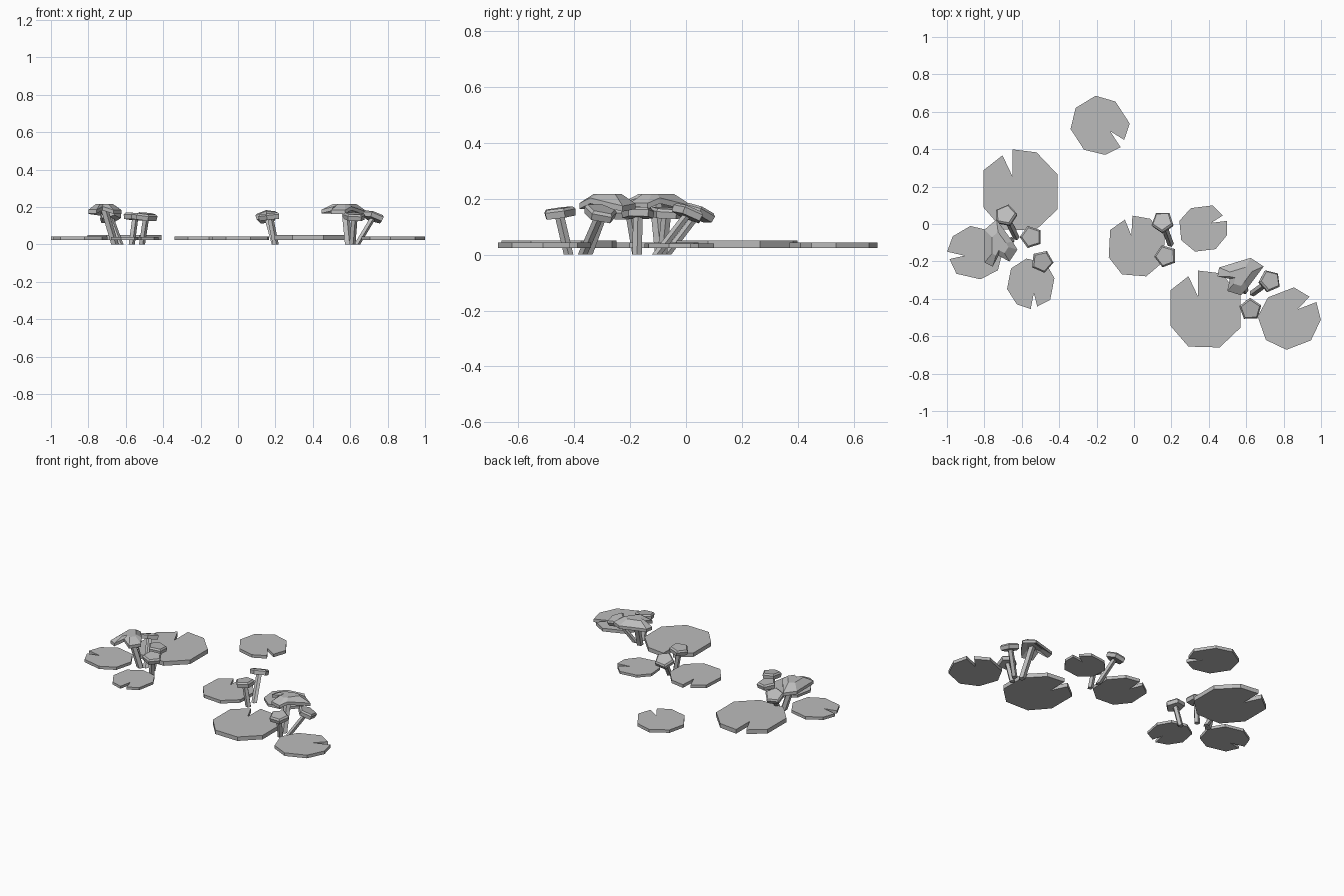
import bpy, bmesh
from math import cos, sin, pi, radians
from mathutils import Vector, Matrix

if "Cube" in bpy.data.objects:
    bpy.data.objects.remove(bpy.data.objects["Cube"])

grey = bpy.data.materials.new("plain_grey")
grey.use_nodes = True
COLOUR = (0.5, 0.5, 0.5, 1)
grey.diffuse_color = COLOUR
grey.node_tree.nodes["Principled BSDF"].inputs["Base Color"].default_value = COLOUR


def finish(name, bm, matrix=None):
    """Turn a bmesh into a flat shaded object."""
    if matrix:
        bm.transform(matrix)
    bmesh.ops.recalc_face_normals(bm, faces=bm.faces)
    mesh = bpy.data.meshes.new(name)
    bm.to_mesh(mesh)
    bm.free()
    mesh.materials.append(grey)
    obj = bpy.data.objects.new(name, mesh)
    bpy.context.collection.objects.link(obj)
    return obj


def loft(rings):
    """Bridge closed rings of points and cap both ends."""
    bm = bmesh.new()
    loops = [[bm.verts.new(p) for p in ring] for ring in rings]
    n = len(loops[0])
    for a, b in zip(loops, loops[1:]):
        for i in range(n):
            j = (i + 1) % n
            bm.faces.new((a[i], a[j], b[j], b[i]))
    bm.faces.new(loops[0][::-1])
    bm.faces.new(loops[-1])
    return bm


def polygon(radius, sides, phase=0):
    return [Vector((radius * cos(phase + 2 * pi * i / sides),
                    radius * sin(phase + 2 * pi * i / sides), 0)) for i in range(sides)]


# Floating pads: one notched outline, turned so the notch faces a given angle
PAD = [(-.043, .214), (-.043, .07), (-.096, .182), (-.198, .102), (-.198, -.096),
       (-.096, -.214), (.08, -.219), (.198, -.107), (.198, .08), (.086, .198)]


def pad(name, x, y, size, notch_angle):
    spin = Matrix.Rotation(radians(notch_angle - 109), 4, "Z")
    place = Matrix.Translation((x, y, .023)) @ spin @ Matrix.Scale(size, 4)
    rings = [[(px, py, z) for px, py in PAD] for z in (0, .028)]
    finish(name, loft(rings), place)


pad("pad_large_left", -.607, .185, 1, 109)
pad("pad_large_right", .382, -.452, .95, 109)
pad("pad_outer_left", -.853, -.152, .67, 186)
pad("pad_front_left", -.553, -.323, .6, -82)
pad("pad_middle", .015, -.115, .74, 106)
pad("pad_back", -.18, .521, .71, -38)
pad("pad_small_right", .375, -.024, .59, 26)
pad("pad_outer_right", .837, -.505, .75, 40)


def stem(name, base, top, radius):
    rings = [[p + Vector(c) for p in polygon(radius, 5)] for c in (base, top)]
    finish(name, loft(rings))


# Small mushrooms: leaning stem and a tilted five-sided cap
def small_mushroom(name, cap_xy, base_xy, phase):
    centre = Vector((*cap_xy, .15))
    base = Vector((*base_xy, 0))
    stem(name + "_stem", base, centre, .018)
    lean = (centre - base).normalized() + Vector((0, 0, .7))
    tilt = Vector((0, 0, 1)).rotation_difference(lean).to_matrix().to_4x4()
    rings = []
    for radius, z in ((.058, -.018), (.062, .006), (.052, .016)):
        rings.append([p + Vector((0, 0, z)) for p in polygon(radius, 5, radians(phase))])
    finish(name + "_cap", loft(rings), Matrix.Translation(centre) @ tilt)


small_mushroom("left_back_mushroom", (-.685, .045), (-.63, -.07), 77)
small_mushroom("left_middle_mushroom", (-.55, -.07), (-.57, -.085), 180)
small_mushroom("left_front_mushroom", (-.492, -.2), (-.515, -.175), -78)
small_mushroom("centre_back_mushroom", (.153, .01), (.195, -.105), -90)
small_mushroom("centre_front_mushroom", (.17, -.172), (.2, -.175), 110)
small_mushroom("right_outer_mushroom", (.725, -.305), (.635, -.37), 186)
small_mushroom("right_front_mushroom", (.622, -.455), (.61, -.42), 92)

# Large mushrooms: arched irregular cap on a thicker stem
CAP = [(-.08, .08, .183), (-.016, .134, .174), (.07, .016, .203), (.096, -.027, .184),
       (.053, -.091, .184), (-.005, -.059, .203), (-.037, -.118, .186), (-.08, -.096, .186)]


def large_mushroom(name, x, y, turn, base):
    outer = [Vector(p) for p in CAP]
    inner = [Vector((p.x * .5, p.y * .5, .217)) for p in outer]
    under_outer = [p - Vector((0, 0, .02)) for p in outer]
    under_inner = [p - Vector((0, 0, .024)) for p in inner]
    place = Matrix.Translation((x, y, 0)) @ Matrix.Rotation(radians(turn), 4, "Z")
    finish(name + "_cap", loft([under_inner, under_outer, outer, inner]), place)
    stem(name + "_stem", (*base, 0), (x, y, .2), .022)


large_mushroom("left_large_mushroom", -.719, -.11, 0, (-.66, -.09))
large_mushroom("right_large_mushroom", .57, -.281, -73, (.59, -.355))
